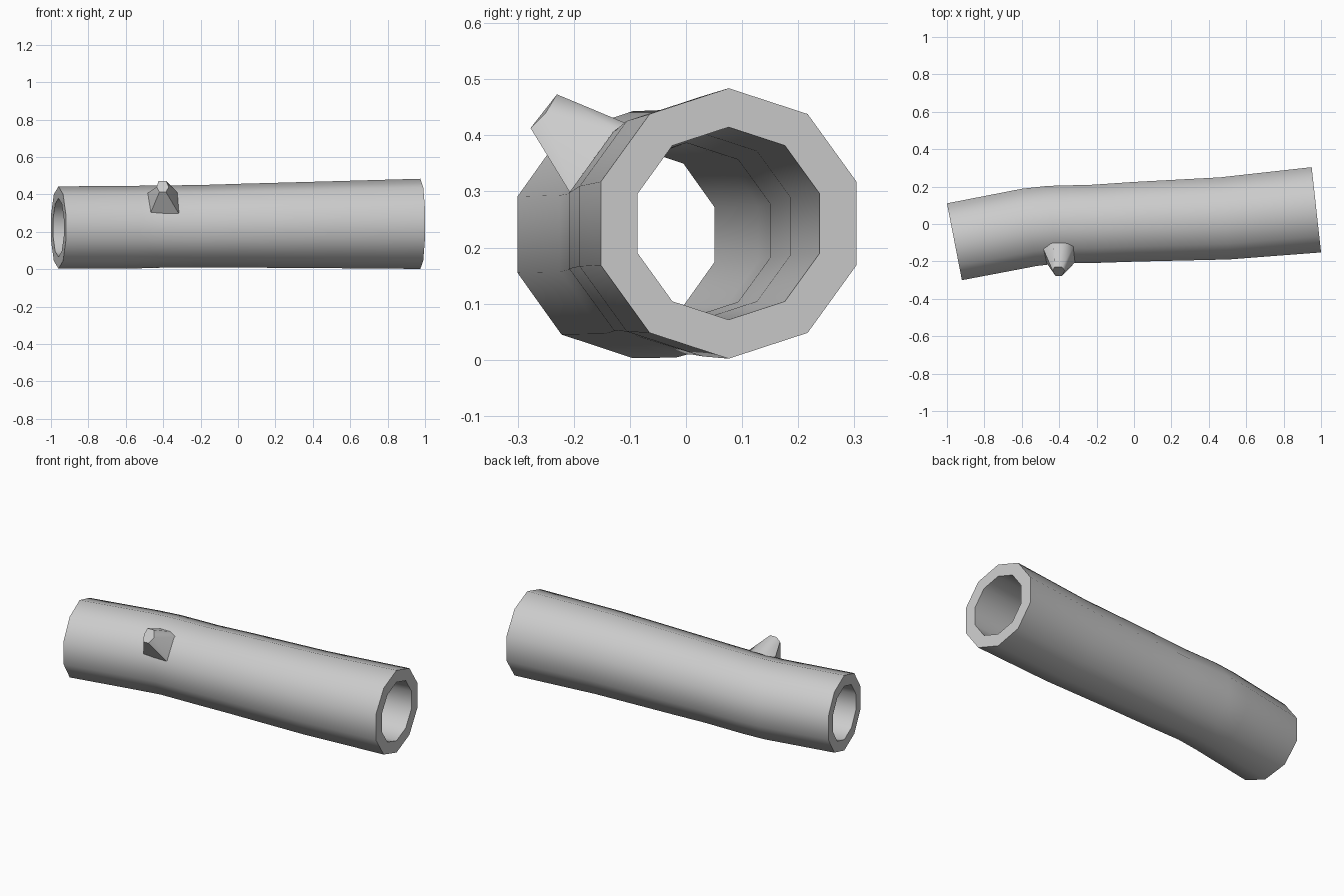
import bpy, bmesh
from math import sin, cos, radians
from mathutils import Vector

if "Cube" in bpy.data.objects:
    bpy.data.objects.remove(bpy.data.objects["Cube"])


def finish(bm, name, angle):
    bmesh.ops.recalc_face_normals(bm, faces=bm.faces[:])
    mesh = bpy.data.meshes.new(name)
    bm.to_mesh(mesh)
    bm.free()
    ob = bpy.data.objects.new(name, mesh)
    bpy.context.collection.objects.link(ob)
    bpy.ops.object.select_all(action='DESELECT')
    ob.select_set(True)
    bpy.context.view_layer.objects.active = ob
    bpy.ops.object.shade_smooth_by_angle(angle=radians(angle))
    return ob


def bridge(bm, a, b):
    n = len(a)
    for i in range(n):
        j = (i + 1) % n
        bm.faces.new((a[i], a[j], b[j], b[i]))


# Hollow log: ten-sided rings (x, y, z, radius, heading) along a gently bent path
SIDES = 10
INNER = 0.712
STATIONS = [
    (-0.96, -0.095, 0.223, 0.220, 11.0),
    (-0.56, -0.018, 0.225, 0.221, 10.5),
    (-0.43, -0.003, 0.228, 0.220, 9.0),
    (-0.21, 0.001, 0.230, 0.220, 3.0),
    (0.01, 0.012, 0.233, 0.224, 3.0),
    (0.485, 0.030, 0.238, 0.232, 6.0),
    (0.975, 0.076, 0.243, 0.241, 6.3),
]


def ring(bm, x, y, z, r, heading):
    h = radians(heading)
    side = Vector((-sin(h), cos(h), 0))
    up = Vector((0, 0, 1))
    verts = []
    for k in range(SIDES):
        a = radians(90 + k * 360 / SIDES)
        verts.append(bm.verts.new(Vector((x, y, z)) + side * r * cos(a) + up * r * sin(a)))
    return verts


bm = bmesh.new()
outer = [ring(bm, *s) for s in STATIONS]
inner = [ring(bm, x, y, z, r * INNER, h) for x, y, z, r, h in STATIONS]
for shell in (outer, inner):
    for a, b in zip(shell, shell[1:]):
        bridge(bm, a, b)
for end in (0, -1):
    bridge(bm, outer[end], inner[end])
finish(bm, "hollow_log", 40)

# Broken branch stub: tapered, with its base sunk slightly into the bark
base = [(-.47, -.205, .295), (-.315, -.205, .295), (-.325, -.13, .41),
        (-.37, -.115, .425), (-.43, -.115, .425), (-.487, -.13, .405)]
tip = [(-.42, -.277, .413), (-.385, -.277, .413), (-.37, -.25, .44),
       (-.385, -.23, .473), (-.425, -.23, .473), (-.435, -.25, .44)]
bm = bmesh.new()
low = [bm.verts.new(Vector(t) + (Vector(b) - Vector(t)) * 1.12) for b, t in zip(base, tip)]
high = [bm.verts.new(t) for t in tip]
bridge(bm, low, high)
bm.faces.new(high)
finish(bm, "branch_stub", 50)
